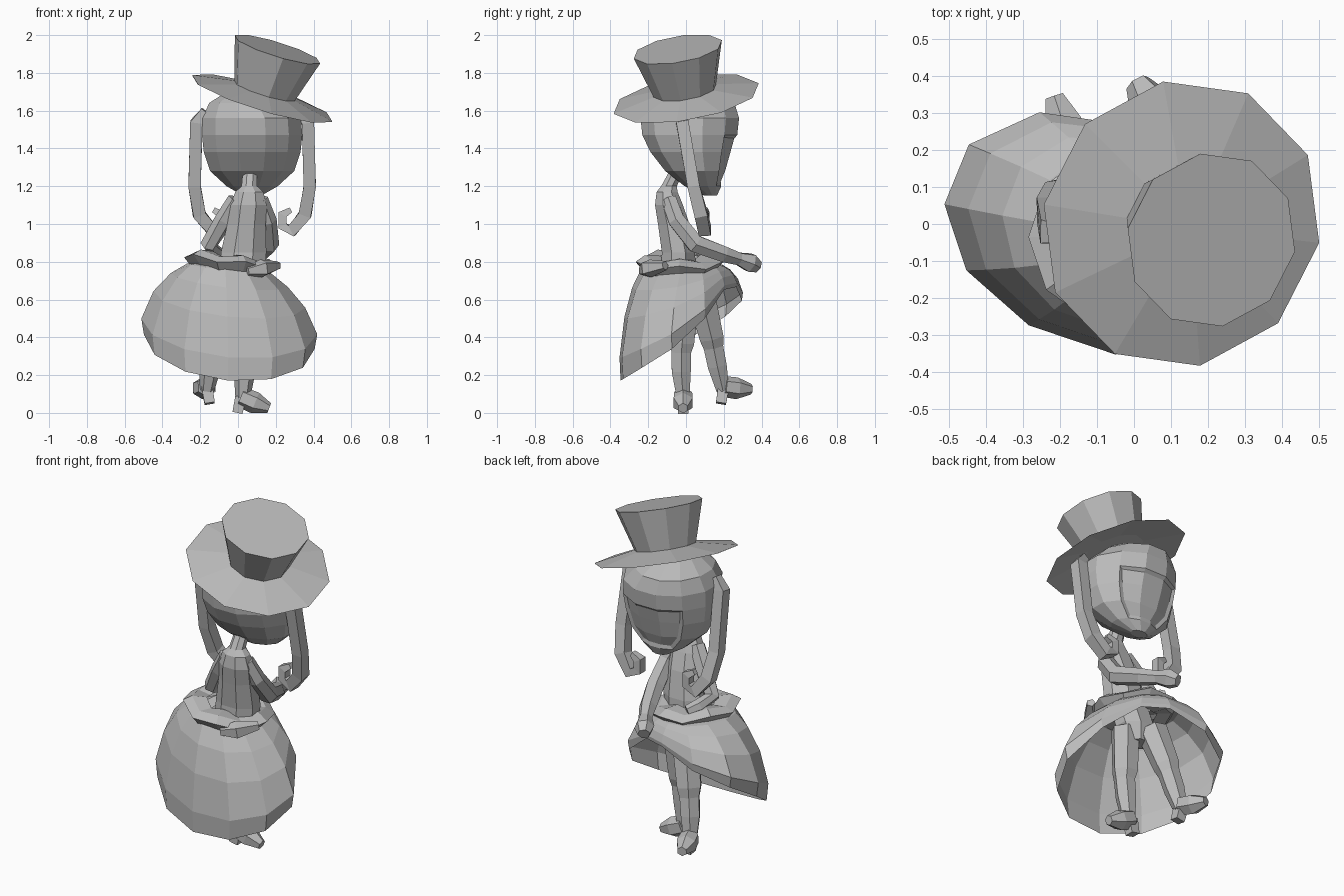
import bpy, bmesh, math
from mathutils import Vector, Matrix

if "Cube" in bpy.data.objects:
    bpy.data.objects.remove(bpy.data.objects["Cube"])

grey = bpy.data.materials.new("plain_grey")
grey.use_nodes = True
colour = (0.5, 0.5, 0.5, 1)
grey.diffuse_color = colour
grey.node_tree.nodes["Principled BSDF"].inputs["Base Color"].default_value = colour


def loft(name, rings, cap_start=True, cap_end=True, edit=None):
    """Skin a list of closed rings with quads, flat shaded."""
    bm = bmesh.new()
    loops = [[bm.verts.new(p) for p in ring] for ring in rings]
    for a, b in zip(loops, loops[1:]):
        n = len(a)
        for i in range(n):
            j = (i + 1) % n
            bm.faces.new((a[i], a[j], b[j], b[i]))
    if cap_start:
        bm.faces.new(loops[0][::-1])
    if cap_end:
        bm.faces.new(loops[-1])
    if cap_start or cap_end:
        bmesh.ops.recalc_face_normals(bm, faces=bm.faces[:])
    bm.normal_update()
    if edit:
        edit(bm)
    mesh = bpy.data.meshes.new(name)
    bm.to_mesh(mesh)
    bm.free()
    mesh.materials.append(grey)
    obj = bpy.data.objects.new(name, mesh)
    bpy.context.collection.objects.link(obj)
    return obj


def oval(cx, cy, z, rx, ry, sides, phase=0.0):
    turn = [math.tau * (i + phase) / sides for i in range(sides)]
    return [Vector((cx + rx * math.cos(t), cy + ry * math.sin(t), z)) for t in turn]


def stack(name, sections, sides, **kw):
    """Upright body from (z, cx, cy, rx, ry) sections."""
    rings = [oval(cx, cy, z, rx, ry, sides, 0.5) for z, cx, cy, rx, ry in sections]
    return loft(name, rings, **kw)


def tube(name, path, radii, sides=6, side_hint=(1, 0, 0)):
    """Limb along a path with a radius at each point."""
    pts = [Vector(p) for p in path]
    rings = []
    for i, (p, r) in enumerate(zip(pts, radii)):
        along = (pts[min(i + 1, len(pts) - 1)] - pts[max(i - 1, 0)]).normalized()
        u = along.cross(Vector(side_hint)).normalized()
        v = along.cross(u)
        rings.append([p + r * (u * math.cos(t) + v * math.sin(t))
                      for t in (math.tau * (k + 0.5) / sides for k in range(sides))])
    return loft(name, rings)


# Head with a sunken face panel below the fringe
def sink_face(bm):
    front = [f for f in bm.faces
             if f.normal.y > 0.6 and 1.2 < f.calc_center_median().z < 1.45]
    bmesh.ops.inset_region(bm, faces=front, thickness=0.02, depth=-0.012)


stack("head", [
    (1.15, 0.075, 0.13, 0.05, 0.035),
    (1.20, 0.075, 0.09, 0.14, 0.10),
    (1.28, 0.075, 0.055, 0.23, 0.17),
    (1.38, 0.075, 0.03, 0.265, 0.225),
    (1.47, 0.075, 0.02, 0.275, 0.26),
    (1.56, 0.072, 0.02, 0.27, 0.27),
    (1.64, 0.05, 0.03, 0.21, 0.235),
    (1.71, 0.06, 0.0, 0.11, 0.12)], 12, edit=sink_face)

# Tilted top hat: wide brim, flaring crown
hat_axis = Vector((0.31, -0.17, 1)).normalized()
hat_frame = Matrix.Translation((0.13, 0, 1.67)) @ \
    Vector((0, 0, 1)).rotation_difference(hat_axis).to_matrix().to_4x4()


def hat_part(name, profile):
    part = loft(name, [oval(0, 0, z, r, r, 10, -0.25) for r, z in profile], cap_start=False)
    part.data.transform(hat_frame)


hat_part("top_hat", ((0.395, -0.005), (0.17, 0.038), (0.24, 0.27)))
hat_part("brim_underside", ((0.395, -0.007), (0.17, 0.033)))

# Long curled locks, mirrored about the head
HEAD_X = 0.075
lock = [(0.25, -0.03, 1.6), (0.295, -0.02, 1.54), (0.305, 0.04, 1.2), (0.28, 0.08, 1.05),
        (0.21, 0.10, 0.965), (0.16, 0.10, 0.99), (0.16, 0.10, 1.05), (0.205, 0.10, 1.075)]
for name, s in (("lock_left", 1), ("lock_right", -1)):
    path = [(HEAD_X + s * x, y, z) for x, y, z in lock]
    tube(name, path, (0.03, 0.046, 0.046, 0.048, 0.045, 0.035, 0.035, 0.02),
         4, side_hint=(0, 1, 0))

# Bodice and neck
stack("bodice", [
    (0.74, 0.02, -0.04, 0.13, 0.10),
    (0.85, 0.03, -0.04, 0.13, 0.095),
    (1.00, 0.045, -0.065, 0.11, 0.09),
    (1.10, 0.055, -0.09, 0.105, 0.08),
    (1.17, 0.06, -0.10, 0.08, 0.06),
    (1.20, 0.06, -0.09, 0.045, 0.045),
    (1.30, 0.065, -0.04, 0.04, 0.04)], 8)

# Arms: one reaching forward, one resting on the hip
tube("arm_left", [(0.115, -0.09, 1.13), (0.155, -0.05, 1.02), (0.165, 0.05, 0.895),
                  (0.11, 0.2, 0.84), (0.07, 0.28, 0.815), (0.035, 0.34, 0.795),
                  (0.01, 0.38, 0.775)],
     (0.045, 0.05, 0.054, 0.048, 0.038, 0.055, 0.035))
tube("arm_right", [(-0.01, -0.09, 1.13), (-0.075, -0.06, 1.02), (-0.155, -0.02, 0.89),
                   (-0.13, 0.07, 0.86), (-0.09, 0.12, 0.84)],
     (0.045, 0.05, 0.045, 0.038, 0.03))

# Skirt: a tilted, turned bell, its hem rising to a raised notch on one side
SKIRT_X, SKIRT_Y = -0.045, -0.012
NOTCH = math.radians(80)
TURN = Matrix.Rotation(math.radians(-15), 2)


def skirt_ring(drop, spread):
    ring = []
    for i in range(12):
        t = math.tau * (i + 0.33) / 12
        keep = 1 - 0.55 * max(0, math.cos(t - NOTCH)) ** 4
        s = 0.3 + (spread - 0.3) * keep
        oval_point = Vector((0.475 * math.cos(t), 0.335 * math.sin(t)))
        full = TURN @ oval_point
        x, y = TURN @ Vector((oval_point.x * s, oval_point.y * s ** 0.5))
        hem, waist = 0.375 + 0.6 * full.y, 0.785 - 0.12 * x
        ring.append(Vector((SKIRT_X + x, SKIRT_Y + y,
                            waist + (hem - waist) * drop * keep)))
    return ring


loft("skirt", [skirt_ring(d, s) for d, s in
               ((1, 0.97), (0.8, 1.0), (0.45, 0.86), (0.2, 0.66), (0.05, 0.47), (0, 0.3))],
     cap_start=False, cap_end=False)

# Sash: a crumpled, tilted ring around the waist
sash = []
for r, z in ((0.12, 0.83), (0.20, 0.83), (0.25, 0.80), (0.20, 0.745), (0.12, 0.75)):
    ring = oval(-0.035, -0.035, z, r, r * 0.97, 10)
    for i, p in enumerate(ring):
        p.z += -0.14 * (p.x + 0.035) + 0.012 * (-1) ** i
    sash.append(ring)
loft("sash", sash, cap_start=False, cap_end=False)
tube("sash_knot", [(0.05, -0.23, 0.75), (0.13, -0.2, 0.765), (0.21, -0.11, 0.78)],
     (0.025, 0.05, 0.025), 5, side_hint=(0, 0, 1))

# Hips and legs
stack("hips", [
    (0.54, 0.0, 0.03, 0.06, 0.06),
    (0.63, 0.0, 0.02, 0.12, 0.10),
    (0.76, 0.01, -0.02, 0.12, 0.10)], 8)
tube("leg_left", [(0.06, 0.0, 0.62), (0.045, -0.02, 0.37), (0.045, -0.025, 0.32),
                  (0.035, -0.025, 0.22), (0.025, -0.015, 0.08)],
     (0.08, 0.073, 0.06, 0.058, 0.039))
tube("leg_right", [(-0.06, 0.08, 0.62), (-0.115, 0.135, 0.40), (-0.125, 0.145, 0.35),
                   (-0.145, 0.165, 0.25), (-0.165, 0.195, 0.12)],
     (0.085, 0.073, 0.06, 0.058, 0.039))


# Heeled shoes
def shoe(name, ankle, ball, toe, heel):
    tube(name, [ankle, ball, toe], (0.055, 0.058, 0.028), 6, side_hint=(0, 0, 1))
    tube(name + "_heel", [ankle, heel], (0.042, 0.038), 4)


shoe("shoe_left", (0.015, -0.015, 0.085), (0.09, -0.015, 0.053), (0.165, -0.015, 0.025),
     (-0.003, -0.015, 0.0))
shoe("shoe_right", (-0.165, 0.2, 0.14), (-0.19, 0.27, 0.13), (-0.215, 0.345, 0.125),
     (-0.15, 0.185, 0.05))
